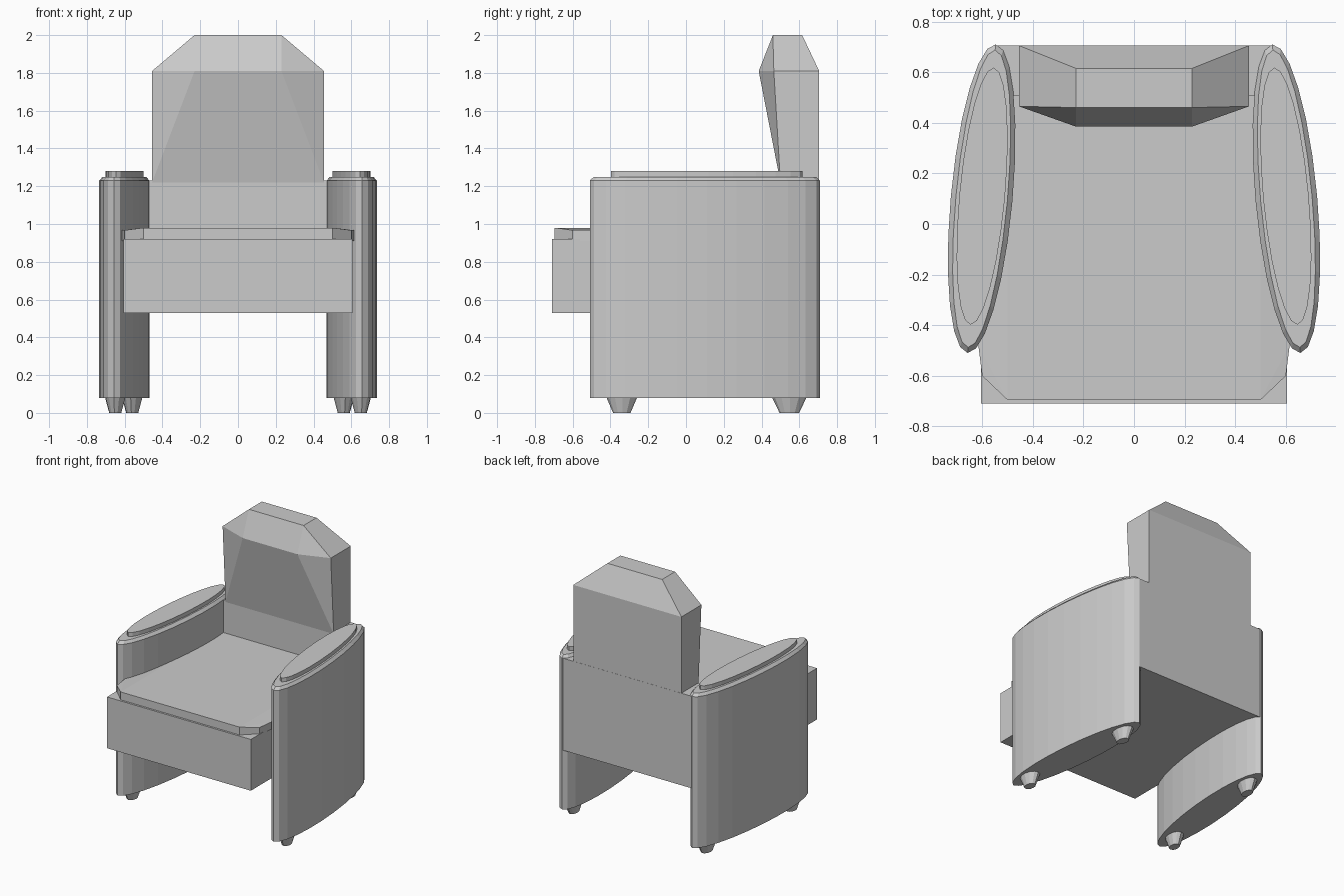
import bpy, bmesh, math

if "Cube" in bpy.data.objects:
    bpy.data.objects.remove(bpy.data.objects["Cube"])


def finish(name, bm, mirror=False):
    bmesh.ops.recalc_face_normals(bm, faces=bm.faces)
    mesh = bpy.data.meshes.new(name)
    bm.to_mesh(mesh)
    bm.free()
    obj = bpy.data.objects.new(name, mesh)
    bpy.context.collection.objects.link(obj)
    if mirror:
        obj.modifiers.new("mirror", "MIRROR").use_axis[0] = True
    return obj


def loft(name, rings, mirror=False):
    """Closed solid through rings of equal point count."""
    bm = bmesh.new()
    loops = [[bm.verts.new(p) for p in ring] for ring in rings]
    n = len(loops[0])
    for a, b in zip(loops, loops[1:]):
        for i in range(n):
            j = (i + 1) % n
            bm.faces.new((a[i], a[j], b[j], b[i]))
    bm.faces.new(loops[0][::-1])
    bm.faces.new(loops[-1])
    return finish(name, bm, mirror)


def hull(name, pts):
    """Convex solid, given by its right half and mirrored points."""
    bm = bmesh.new()
    for x, y, z in pts:
        bm.verts.new((x, y, z))
        bm.verts.new((-x, y, z))
    bmesh.ops.convex_hull(bm, input=bm.verts)
    bmesh.ops.dissolve_limit(bm, angle_limit=0.01, verts=bm.verts, edges=bm.edges)
    return finish(name, bm)


def ellipse(cx, cy, z, rx, ry, n=24, turn=math.radians(5.2)):
    pts = []
    for i in range(n):
        a = 2 * math.pi * i / n
        u, v = rx * math.cos(a), ry * math.sin(a)
        pts.append((cx + u * math.cos(turn) - v * math.sin(turn),
                    cy + u * math.sin(turn) + v * math.cos(turn), z))
    return pts


# Arms: tall elliptical panels with a chamfered rim, toed in at the back
loft("arm", [ellipse(0.602, 0.1, 0.08, 0.122, 0.612),
             ellipse(0.602, 0.1, 1.23, 0.122, 0.612),
             ellipse(0.602, 0.1, 1.25, 0.102, 0.59)], mirror=True)

# Raised pads on the arms
loft("arm_pad", [ellipse(0.6, 0.11, 1.24, 0.09, 0.51),
                 ellipse(0.6, 0.11, 1.28, 0.09, 0.51)], mirror=True)

# Tapered feet
for name, x, y, ry in (("front_foot", 0.65, -0.34, 0.083),
                       ("back_foot", 0.56, 0.547, 0.093)):
    loft(name, [ellipse(x, y, 0, 0.032, ry * 0.56, 12),
                ellipse(x, y, 0.085, 0.055, ry, 12)], mirror=True)

# Seat base
hull("seat_base", [(x, y, z) for z in (0.53, 0.92)
                   for x, y in ((0.605, -0.71), (0.605, -0.3), (0.545, 0.706))])

# Seat cushion: flat middle, slightly sloped sides, clipped front corners
hull("seat_cushion",
     [(x, y, 0.91) for x, y in ((0.5, -0.695), (0.6, -0.6), (0.615, -0.48), (0.55, 0.55))]
     + [(0.5, -0.695, 0.98), (0.5, 0.55, 0.98),
        (0.6, -0.6, 0.967), (0.615, -0.48, 0.967), (0.55, 0.55, 0.973)])

# Lower back panel between the arms
hull("lower_back", [(0.545, y, z) for y in (0.505, 0.706) for z in (0.9, 1.23)])

# Backrest: bulged front and tapered top
hull("backrest", [(0.455, 0.5, 1.22), (0.455, 0.705, 1.22), (0.23, 0.5, 1.22),
                  (0.455, 0.465, 1.81), (0.23, 0.385, 1.81), (0.455, 0.705, 1.81),
                  (0.23, 0.46, 2.0), (0.23, 0.615, 2.0)])
